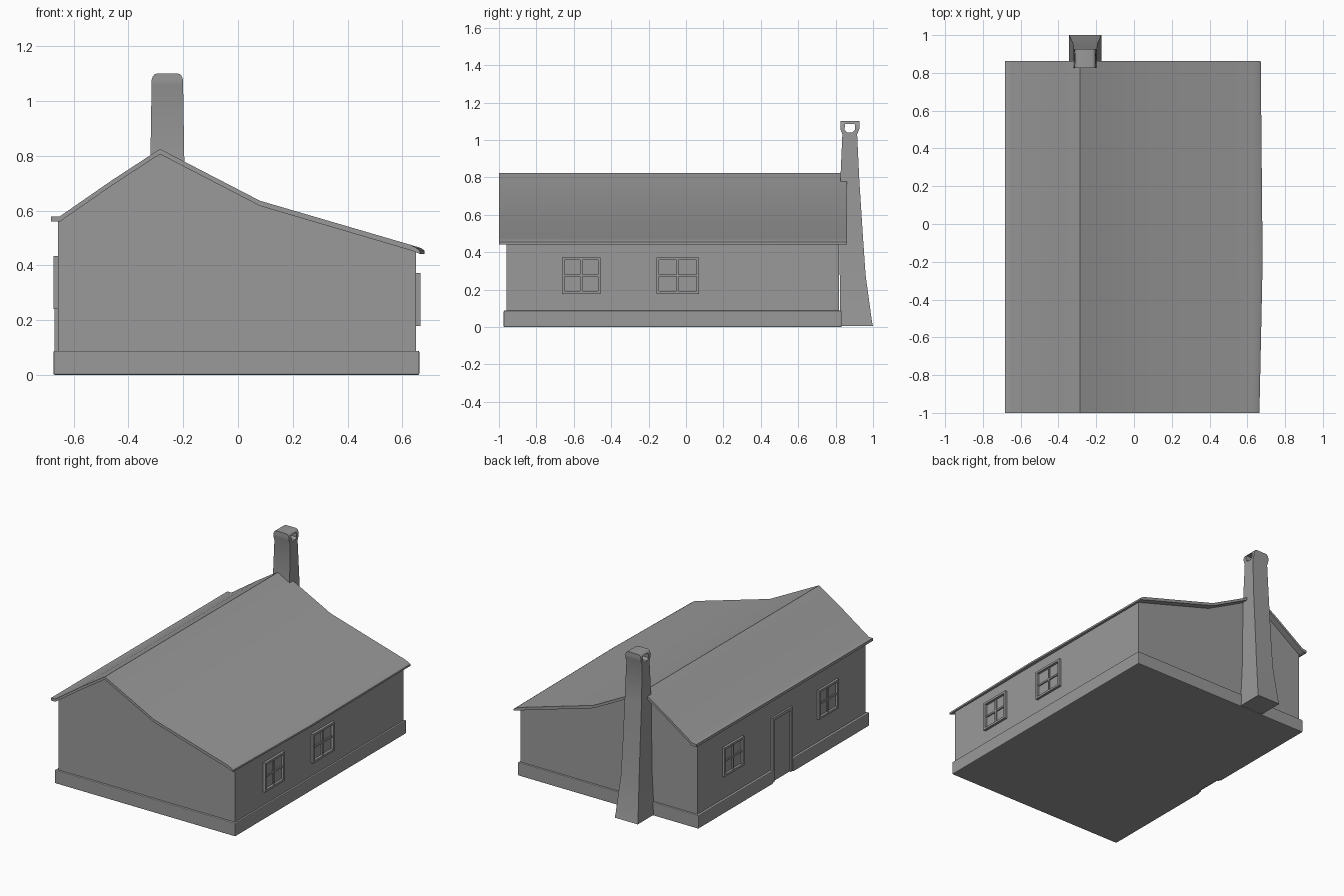
import bpy
import bmesh

cube = bpy.data.objects.get("Cube")
if cube:
    bpy.data.objects.remove(cube, do_unlink=True)

# Dark grey finish shared by every part
grey = bpy.data.materials.new("dark_grey")
grey.use_nodes = True
colour = (0.32, 0.32, 0.32, 1)
grey.diffuse_color = colour
grey.node_tree.nodes["Principled BSDF"].inputs["Base Color"].default_value = colour


def make_object(name, bm):
    bmesh.ops.recalc_face_normals(bm, faces=bm.faces)
    mesh = bpy.data.meshes.new(name)
    bm.to_mesh(mesh)
    bm.free()
    mesh.materials.append(grey)
    obj = bpy.data.objects.new(name, mesh)
    bpy.context.collection.objects.link(obj)
    return obj


def loft(name, rings):
    """Closed solid through matching rings of points."""
    bm = bmesh.new()
    loops = [[bm.verts.new(p) for p in ring] for ring in rings]
    n = len(loops[0])
    for a, b in zip(loops, loops[1:]):
        for i in range(n):
            j = (i + 1) % n
            bm.faces.new((a[i], a[j], b[j], b[i]))
    bm.faces.new(loops[0][::-1])
    bm.faces.new(loops[-1])
    return make_object(name, bm)


def boxes(name, spans):
    """One object made of several boxes, each given as x, y and z spans."""
    bm = bmesh.new()
    for xs, ys, zs in spans:
        v = [bm.verts.new((x, y, z)) for x in xs for y in ys for z in zs]
        for f in ((0, 1, 3, 2), (4, 6, 7, 5), (0, 4, 5, 1),
                  (2, 3, 7, 6), (0, 2, 6, 4), (1, 5, 7, 3)):
            bm.faces.new([v[i] for i in f])
    return make_object(name, bm)


def smooth(obj, angle):
    bpy.ops.object.select_all(action="DESELECT")
    bpy.context.view_layer.objects.active = obj
    obj.select_set(True)
    bpy.ops.object.shade_smooth_by_angle(angle=angle)


# Plinth, notched at the doorway
door_y = (-0.17, 0.04)
left, right, front, back = -0.674, 0.662, -0.975, 0.832
outline = [(left, front), (right, front), (right, back), (left, back),
           (left, door_y[1]), (left + 0.02, door_y[1]),
           (left + 0.02, door_y[0]), (left, door_y[0])]
plinth = loft("plinth", [[(x, y, z) for x, y in outline] for z in (0, 0.088)])
edge = plinth.modifiers.new("Bevel", "BEVEL")
edge.width = 0.005
edge.segments = 2

# Walls with uneven gables
gable = [(-0.657, 0.05), (0.65, 0.05), (0.65, 0.453), (0.08, 0.62),
         (-0.285, 0.81), (-0.46, 0.698), (-0.657, 0.565)]
loft("walls", [[(x, y, z) for x, z in gable] for y in (-0.96, 0.818)])

# Roof sheet with a rounded low eave that bows outward slightly
upper = [(-0.682, 0.578), (-0.652, 0.578), (-0.46, 0.711), (-0.285, 0.825),
         (0.08, 0.636), (0.63, 0.475)]
lower = [(0.63, 0.455), (0.08, 0.617), (-0.285, 0.806), (-0.46, 0.692),
         (-0.65, 0.56), (-0.682, 0.56)]
rings = []
for y, eave in ((-1, 0.664), (-0.2, 0.681), (0.862, 0.671)):
    lip = [(eave - 0.012, 0.463), (eave, 0.454), (eave, 0.442)]
    rings.append([(x, y, z) for x, z in upper + lip + lower])
roof = loft("roof", rings)
smooth(roof, 0.9)
weights = roof.modifiers.new("Weighted Normals", "WEIGHTED_NORMAL")
weights.keep_sharp = True

# Tapering chimney: height, front y, back y, half width
stack = [(0.006, 0.825, 1.0, 0.085), (0.03, 0.825, 0.994, 0.083),
         (0.28, 0.822, 0.96, 0.067), (0.5, 0.822, 0.945, 0.064),
         (0.78, 0.825, 0.927, 0.062), (1.03, 0.836, 0.915, 0.058),
         (1.06, 0.825, 0.927, 0.058), (1.078, 0.825, 0.927, 0.057),
         (1.09, 0.825, 0.927, 0.053), (1.098, 0.825, 0.927, 0.046),
         (1.101, 0.825, 0.927, 0.036)]
cx = -0.258
chimney = loft("chimney", [
    [(cx - w, a, z), (cx + w, a, z), (cx + w, b, z), (cx - w, b, z)]
    for z, a, b, w in stack])

# Flue opening through the chimney cap
hole = [(0.862, 1.04), (0.89, 1.04), (0.904, 1.055), (0.902, 1.086),
        (0.85, 1.086), (0.848, 1.055)]
cutter = loft("flue_cutter", [[(x, y, z) for y, z in hole]
                              for x in (cx - 0.2, cx + 0.2)])
cutter.hide_render = True
cut = chimney.modifiers.new("Flue", "BOOLEAN")
cut.object = cutter
cut.operation = "DIFFERENCE"
cut.solver = "EXACT"
bpy.context.view_layer.objects.active = chimney
bpy.ops.object.modifier_apply(modifier=cut.name)
bpy.data.objects.remove(cutter, do_unlink=True)
smooth(chimney, 0.6)


# Four-pane windows
def window(name, wall_x, side, y, z, half_w, half_h):
    t = 0.014
    y0, y1, z0, z1 = y - half_w, y + half_w, z - half_h, z + half_h
    deep = sorted((wall_x - side * 0.01, wall_x + side * 0.016))
    thin = sorted((wall_x - side * 0.01, wall_x + side * 0.008))
    bar = t * 0.4
    boxes(name, [
        (deep, (y0, y0 + t), (z0, z1)), (deep, (y1 - t, y1), (z0, z1)),
        (deep, (y0 + t, y1 - t), (z0, z0 + t)),
        (deep, (y0 + t, y1 - t), (z1 - t, z1)),
        (thin, (y - bar, y + bar), (z0 + t, z1 - t)),
        (thin, (y0 + t, y1 - t), (z - bar, z + bar))])


window("left_window_front", 0.651, 1, -0.56, 0.275, 0.104, 0.097)
window("left_window_back", 0.651, 1, -0.045, 0.275, 0.114, 0.097)
window("right_window_front", -0.657, -1, -0.55, 0.337, 0.105, 0.097)
window("right_window_back", -0.657, -1, 0.45, 0.337, 0.105, 0.097)

# Door leaf and surround
d0, d1 = door_y
jamb, top = 0.02, 0.435
face = (-0.67, -0.645)
boxes("door_frame", [
    (face, (d0, d0 + jamb), (0.005, top)),
    (face, (d1 - jamb, d1), (0.005, top)),
    (face, (d0 + jamb, d1 - jamb), (top - jamb, top))])
boxes("door", [((-0.66, -0.645), (d0 + jamb, d1 - jamb), (0.005, top - jamb))])
